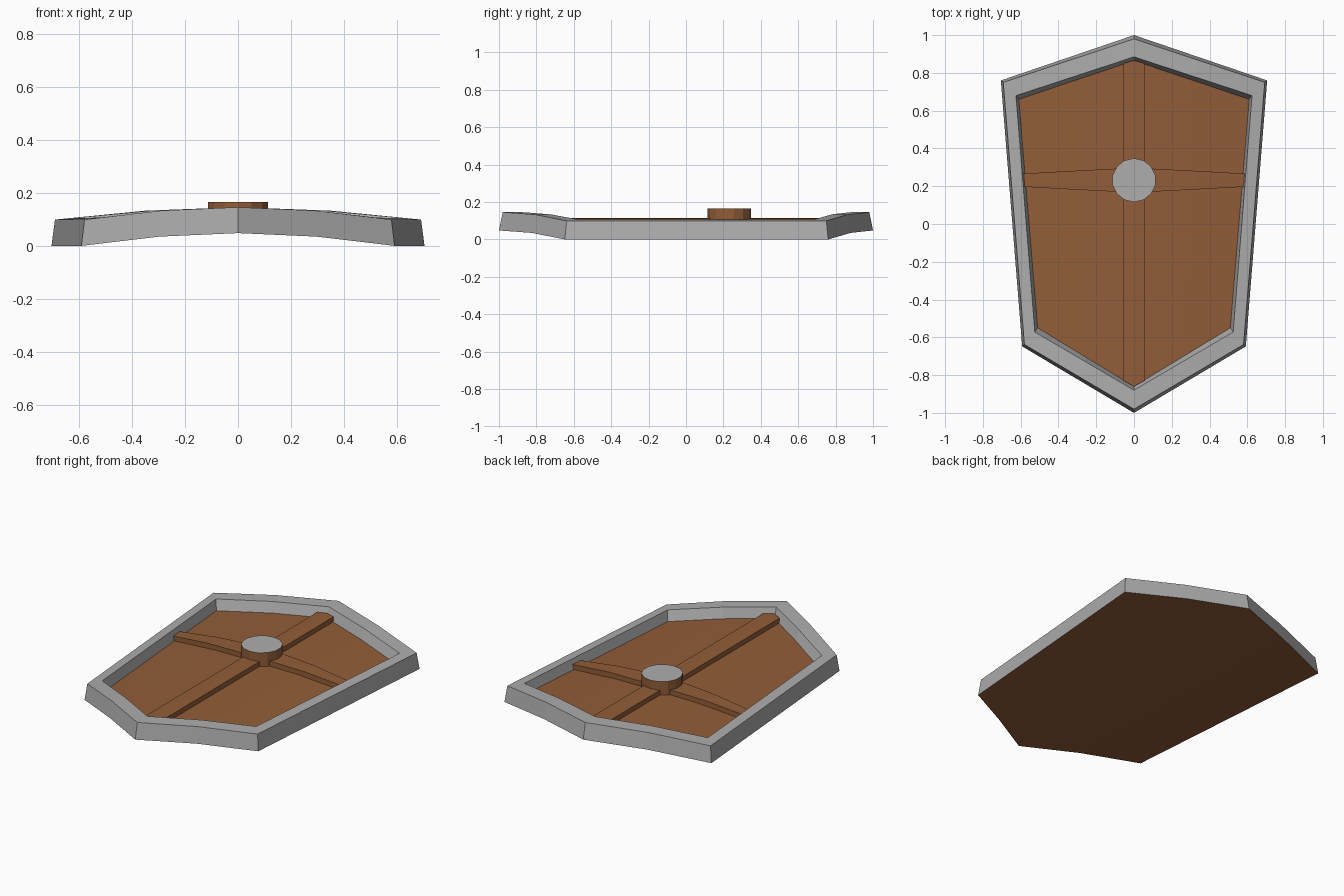
import bpy, math

if "Cube" in bpy.data.objects:
    bpy.data.objects.remove(bpy.data.objects["Cube"])


def material(name, rgb):
    m = bpy.data.materials.new(name)
    m.diffuse_color = (*rgb, 1)
    m.use_nodes = True
    m.node_tree.nodes["Principled BSDF"].inputs["Base Color"].default_value = m.diffuse_color
    return m


WOOD = material("brown wood", (0.29, 0.11, 0.04))
METAL = material("grey metal", (0.42, 0.42, 0.42))


def bend(x, y):
    """Height of the bent shield surface: ridge in the middle, one fold each side."""
    f = min(max((y + 0.645) / 1.405, 0), 1)
    t = abs(x) / (0.59 + 0.115 * f)
    return 0.048 - 0.026 * t if t < 0.5 else max(0.07 * (1 - t), 0)


def build(name, verts, faces, mats):
    me = bpy.data.meshes.new(name)
    me.from_pydata(verts, [], faces)
    for m in mats:
        me.materials.append(m)
    ob = bpy.data.objects.new(name, me)
    bpy.context.collection.objects.link(ob)
    return ob


def outline(tip, top, low, toe, h):
    """Eight points of the shield shape, laid on the bend and lifted by h."""
    (tx, ty), (lx, ly) = top, low
    pts = [(0, tip), (-tx / 2, (tip + ty) / 2), (-tx, ty), (-lx, ly),
           (-lx / 2, (toe + ly) / 2), (0, toe), (lx / 2, (toe + ly) / 2),
           (lx, ly), (tx, ty), (tx / 2, (tip + ty) / 2)]
    return [(x, y, bend(x, y) + h) for x, y in pts]


# strips that fill an outline from left to right
FILL = [(2, 3, 4, 1), (1, 4, 5, 0), (0, 5, 6, 9), (9, 6, 7, 8)]

outer_low = outline(1.0, (0.705, 0.76), (0.592, -0.648), -1.0, 0)
outer_top = outline(0.98, (0.692, 0.75), (0.58, -0.638), -0.98, 0.098)
inner_top = outline(0.885, (0.625, 0.68), (0.525, -0.572), -0.88, 0.098)
inner_low = outline(0.865, (0.61, 0.66), (0.51, -0.55), -0.86, 0.036)

# metal rim: outer wall, top band and inner wall
rings = [outer_low, outer_top, inner_top, inner_low]
faces = [(r * 10 + i, r * 10 + (i + 1) % 10, r * 10 + 10 + (i + 1) % 10, r * 10 + 10 + i)
         for r in range(3) for i in range(10)]
faces = [f[::-1] for f in faces]
for_rim = [tuple(reversed(f)) for f in faces]
build("rim", sum(rings, []), for_rim, [METAL])

# wooden front panel and back
build("front_panel", inner_low, FILL, [WOOD])
build("back_panel", outer_low, [f[::-1] for f in FILL], [WOOD])


def bar(name, sections):
    """Raised strip through cross-sections, each a pair of xy points (right, left)."""
    verts, fs = [], []
    for a, b in sections:
        for (x, y), h in ((a, 0.02), (a, 0.066), (b, 0.066), (b, 0.02)):
            verts.append((x, y, bend(x, y) + h))
    n = len(sections)
    for s in range(n - 1):
        for i in range(4):
            j = (i + 1) % 4
            fs.append((s * 4 + i, s * 4 + 4 + i, s * 4 + 4 + j, s * 4 + j))
    fs += [(0, 1, 2, 3), tuple(4 * (n - 1) + i for i in (3, 2, 1, 0))]
    build(name, verts, fs, [WOOD])


# crossing bars; the cross bar flares towards the boss
cy = 0.232
bar("upright_bar", [((x, -0.86 + abs(x) * 0.55), (x, 0.867 - abs(x) * 0.3))
                    for x in (0.055, 0, -0.055)])
bar("cross_bar", [((x, cy - w), (x, cy + w)) for x, w in
                  ((0.585, 0.035), (0.33, 0.049), (0, 0.066), (-0.33, 0.049), (-0.585, 0.035))])

# round boss with metal cap
N, R = 14, 0.116
ring = [(R * math.cos(2 * math.pi * (i + 0.5) / N), cy + R * math.sin(2 * math.pi * (i + 0.5) / N))
        for i in range(N)]
verts = [(x, y, z) for z in (0.07, 0.165) for x, y in ring]
faces = [(i, (i + 1) % N, N + (i + 1) % N, N + i) for i in range(N)]
faces += [tuple(range(N, 2 * N)), tuple(reversed(range(N)))]
boss = build("boss", verts, faces, [WOOD, METAL])
boss.data.polygons[N].material_index = 1
